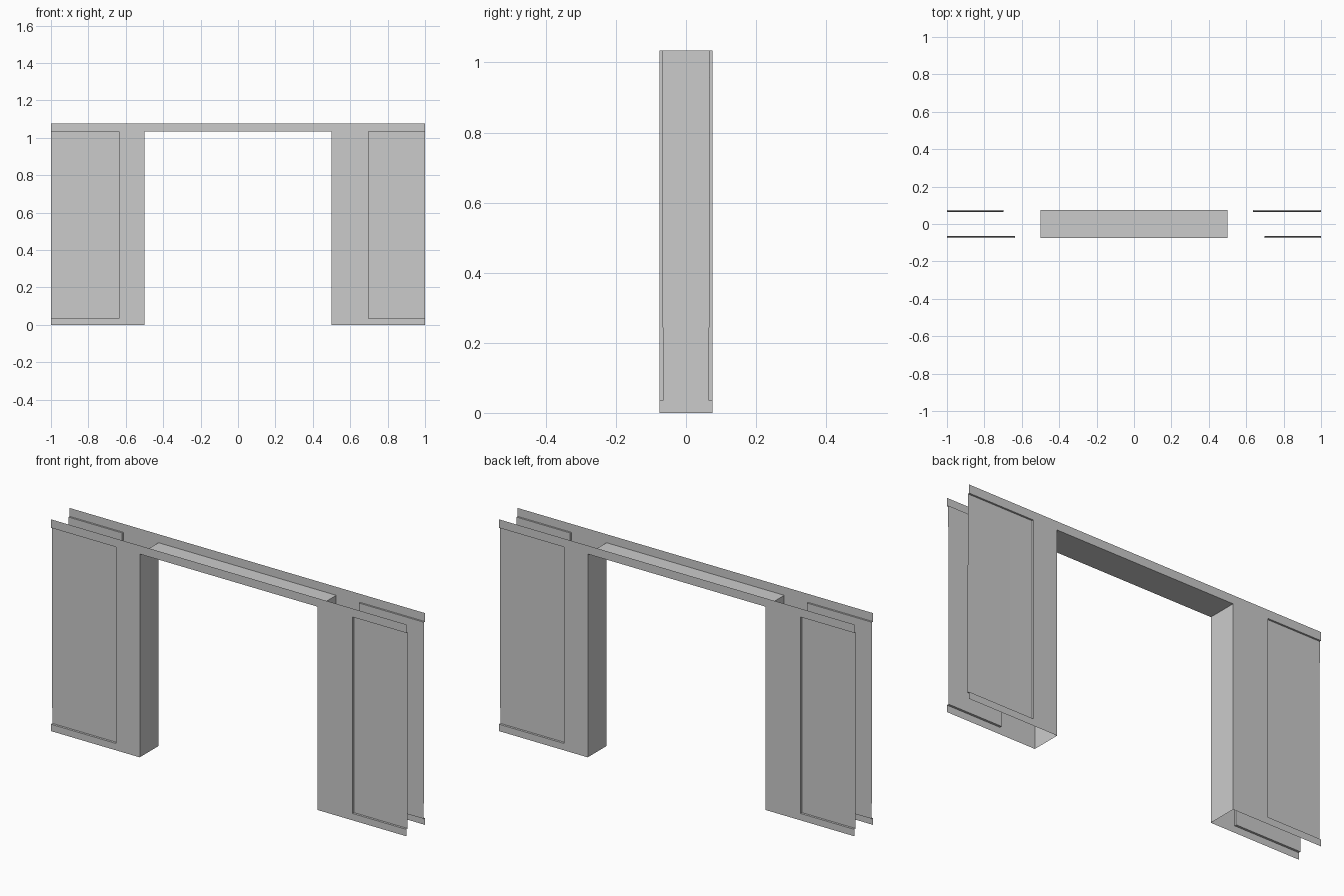
import bpy
from math import pi

if "Cube" in bpy.data.objects:
    bpy.data.objects.remove(bpy.data.objects["Cube"])

H = 1.077          # wall height
Y = 0.0755         # half thickness
DOOR, HEAD = 0.5, 1.034    # doorway half width and height
Z0, Z1 = 0.035, 1.034      # recess bottom and top
D0, D1 = 0.011, 0.009      # recess depth at bottom and top


def make(name, quads):
    verts, faces = [], []
    for q in quads:
        faces.append(tuple(range(len(verts), len(verts) + 4)))
        verts.extend(q)
    mesh = bpy.data.meshes.new(name)
    mesh.from_pydata(verts, [], faces)
    ob = bpy.data.objects.new(name, mesh)
    bpy.context.collection.objects.link(ob)
    return ob


def flat(x0, x1, z0, z1):
    # upright quad on the front plane, facing -y
    return [(x0, -Y, z0), (x1, -Y, z0), (x1, -Y, z1), (x0, -Y, z1)]


def recess(s, inner):
    # sunken panel running out to the open wall end, on side s
    a, b = s * inner, s * 1.0
    y0, y1 = -Y + D0, -Y + D1
    quads = [
        [(a, y0, Z0), (b, y0, Z0), (b, y1, Z1), (a, y1, Z1)],      # panel
        [(a, -Y, Z0), (b, -Y, Z0), (b, y0, Z0), (a, y0, Z0)],      # sill
        [(a, y1, Z1), (b, y1, Z1), (b, -Y, Z1), (a, -Y, Z1)],      # top ledge
        [(a, -Y, Z0), (a, y0, Z0), (a, y1, Z1), (a, -Y, Z1)],      # side
    ]
    return quads if s > 0 else [q[::-1] for q in quads]


# Wall skin with doorway gap and two recesses of different width
skin = [flat(-1, 1, HEAD, H)]
for s, inner in ((-1, 0.635), (1, 0.698)):
    lo, hi = sorted((s * DOOR, s * inner))
    skin.append(flat(lo, hi, 0, HEAD))
    lo, hi = sorted((s * inner, s * 1.0))
    skin.append(flat(lo, hi, 0, Z0))
    skin += recess(s, inner)
front = make("front_wall", skin)

# Back skin is the front turned half round
back = bpy.data.objects.new("back_wall", front.data.copy())
back.rotation_euler.z = pi
bpy.context.collection.objects.link(back)

# Doorway lining: two jambs and the head
make("doorway_lining", [
    [(-DOOR, -Y, 0), (-DOOR, Y, 0), (-DOOR, Y, HEAD), (-DOOR, -Y, HEAD)],
    [(DOOR, Y, 0), (DOOR, -Y, 0), (DOOR, -Y, HEAD), (DOOR, Y, HEAD)],
    [(-DOOR, Y, HEAD), (DOOR, Y, HEAD), (DOOR, -Y, HEAD), (-DOOR, -Y, HEAD)],
])
